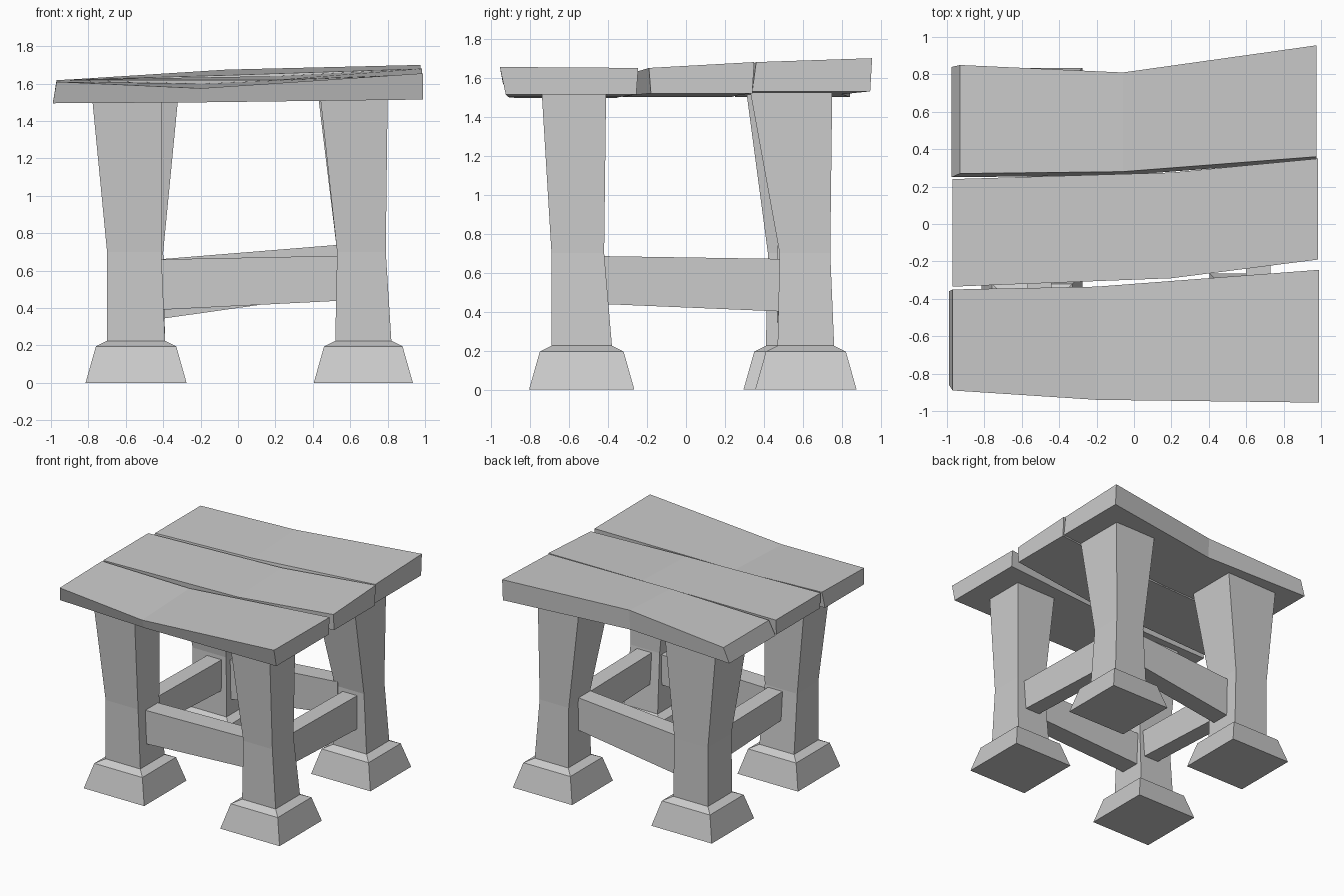
import bpy
import bmesh

cube = bpy.data.objects.get("Cube")
if cube:
    bpy.data.objects.remove(cube, do_unlink=True)

# One plain grey for the whole stool
grey = bpy.data.materials.new("plain_grey")
grey.use_nodes = True
colour = (0.6, 0.6, 0.6, 1)
grey.diffuse_color = colour
grey.node_tree.nodes["Principled BSDF"].inputs["Base Color"].default_value = colour


def loft(name, rings):
    """Join four-cornered rings into a closed flat-shaded solid."""
    bm = bmesh.new()
    loops = [[bm.verts.new(p) for p in ring] for ring in rings]
    for a, b in zip(loops, loops[1:]):
        for i in range(4):
            j = (i + 1) % 4
            bm.faces.new((a[i], a[j], b[j], b[i]))
    bm.faces.new(loops[0])
    bm.faces.new(loops[-1])
    bmesh.ops.recalc_face_normals(bm, faces=bm.faces)
    mesh = bpy.data.meshes.new(name)
    bm.to_mesh(mesh)
    bm.free()
    mesh.materials.append(grey)
    obj = bpy.data.objects.new(name, mesh)
    bpy.context.collection.objects.link(obj)
    return obj


def level(z, x0, x1, y0, y1):
    return [(x0, y0, z), (x1, y0, z), (x1, y1, z), (x0, y1, z)]


def grown(z, box, g):
    x0, x1, y0, y1 = box
    return level(z, x0 - g, x1 + g, y0 - g, y1 + g)


# Legs: ankle, waist and top outlines; the flared foot grows from the ankle
def leg(name, ankle, waist, top):
    loft(name, [grown(0, ankle, 0.115), grown(0.195, ankle, 0.06),
                grown(0.225, ankle, 0), level(0.7, *waist), level(1.525, *top)])


leg("front_right_leg", (-0.70, -0.39, -0.69, -0.38),
    (-0.70, -0.41, -0.69, -0.42), (-0.78, -0.41, -0.74, -0.41))
leg("front_left_leg", (0.52, 0.82, -0.69, -0.38),
    (0.53, 0.79, -0.69, -0.42), (0.44, 0.80, -0.74, -0.41))
leg("back_right_leg", (-0.70, -0.39, 0.41, 0.72),
    (-0.70, -0.40, 0.42, 0.72), (-0.78, -0.32, 0.31, 0.73))
leg("back_left_leg", (0.52, 0.82, 0.47, 0.76),
    (0.53, 0.79, 0.48, 0.74), (0.43, 0.80, 0.33, 0.75))


# Stretchers: each end is (position along, low z, high z)
def stretcher(name, axis, near, far, start, end):
    rings = []
    for along, low, high in (start, end):
        section = [(near, low), (far, low), (far, high), (near, high)]
        rings.append([(along, s, z) if axis == "x" else (s, along, z)
                      for s, z in section])
    loft(name, rings)


stretcher("front_stretcher", "x", -0.60, -0.44, (-0.43, 0.39, 0.66), (0.56, 0.44, 0.68))
stretcher("back_stretcher", "x", 0.47, 0.62, (-0.43, 0.34, 0.66), (0.56, 0.48, 0.74))
stretcher("left_stretcher", "y", 0.60, 0.73, (-0.45, 0.44, 0.685), (0.51, 0.40, 0.67))
stretcher("right_stretcher", "y", -0.57, -0.44, (-0.45, 0.46, 0.685), (0.45, 0.42, 0.67))


# Seat planks: stations of (x, front y, back y, front z, back z, underside z);
# lean shifts the underside in x at the first end and in y at the front
def plank(name, stations, lean_x, lean_y):
    rings = []
    for i, (x, y0, y1, z0, z1, low) in enumerate(stations):
        bx = x + (lean_x if i == 0 else 0)
        rings.append([(x, y0, z0), (x, y1, z1), (bx, y1 - 0.01, low),
                      (bx, y0 + lean_y, low)])
    loft(name, rings)


plank("front_plank", [(-0.97, -0.89, -0.35, 1.61, 1.62, 1.495),
                      (-0.20, -0.94, -0.335, 1.575, 1.60, 1.50),
                      (0.99, -0.955, -0.245, 1.655, 1.65, 1.515)], -0.02, 0.03)
plank("middle_plank", [(-0.97, -0.335, 0.24, 1.62, 1.62, 1.50),
                       (0.20, -0.29, 0.275, 1.62, 1.64, 1.51),
                       (0.985, -0.19, 0.35, 1.65, 1.68, 1.52)], 0, 0.01)
plank("back_plank", [(-0.93, 0.27, 0.85, 1.62, 1.62, 1.50),
                     (-0.06, 0.28, 0.81, 1.645, 1.675, 1.515),
                     (0.975, 0.36, 0.955, 1.68, 1.70, 1.53)], -0.045, -0.02)
